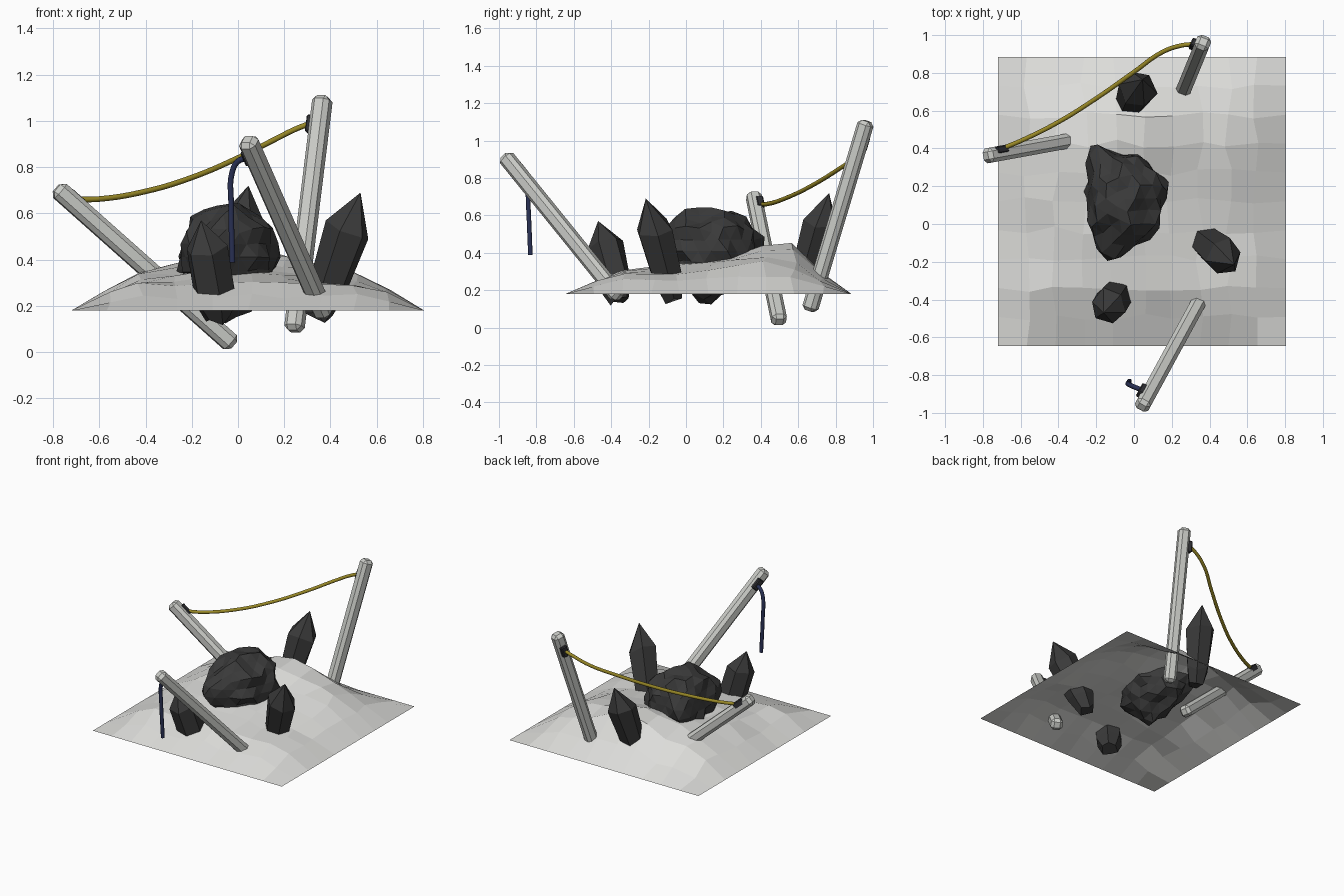
import bpy, bmesh, math, random
from mathutils import Vector, noise

if "Cube" in bpy.data.objects:
    bpy.data.objects.remove(bpy.data.objects["Cube"])

random.seed(4)


def material(name, r, g, b):
    m = bpy.data.materials.new(name)
    m.diffuse_color = (r, g, b, 1)
    m.use_nodes = True
    m.node_tree.nodes["Principled BSDF"].inputs["Base Color"].default_value = m.diffuse_color
    return m


SNOW = material("pale ground", 0.72, 0.72, 0.70)
POST = material("light grey post", 0.60, 0.61, 0.58)
ROCK = material("charcoal rock", 0.042, 0.042, 0.042)
CLAMP = material("dark clamp", 0.03, 0.03, 0.035)
YELLOW = material("yellow cable", 0.32, 0.25, 0.02)
BLUE = material("navy cable", 0.022, 0.03, 0.09)


def finish(bm, name, mat):
    me = bpy.data.meshes.new(name)
    bm.to_mesh(me)
    bm.free()
    me.materials.append(mat)
    ob = bpy.data.objects.new(name, me)
    bpy.context.collection.objects.link(ob)
    return ob


def bump(x, y, cx, cy, s):
    return math.exp(-((x - cx) ** 2 + (y - cy) ** 2) / (2 * s * s))


# Ground sheet: flat rim, raised faceted plateau with mounds
X0, X1, Y0, Y1 = -0.72, 0.805, -0.645, 0.885
MOUNDS = [(0.0, 0.52, 0.19, 0.15), (0.48, 0.35, 0.18, 0.06),
          (-0.42, 0.3, 0.18, 0.035), (-0.05, 0.08, 0.25, 0.07),
          (0.25, 0.62, 0.15, 0.04)]


def ground_height(x, y):
    ex = min(1, min(x - X0, X1 - x) / 0.24)
    ey = min(1, min(y - Y0, Y1 - y) / 0.27)
    h = 0.105 + sum(a * bump(x, y, cx, cy, s) for cx, cy, s, a in MOUNDS)
    h += 0.025 * noise.noise((x * 4, y * 4, 1.3))
    return 0.18 + max(0, ex) * max(0, ey) * h


N = 10
bm = bmesh.new()
bmesh.ops.create_grid(bm, x_segments=N, y_segments=N, size=1)
for v in bm.verts:
    rim = max(abs(v.co.x), abs(v.co.y)) > 0.99
    j = 0 if rim else 0.022
    x = X0 + (v.co.x + 1) / 2 * (X1 - X0) + random.uniform(-j, j)
    y = Y0 + (v.co.y + 1) / 2 * (Y1 - Y0) + random.uniform(-j, j)
    v.co = (x, y, ground_height(x, y))
finish(bm, "ground", SNOW)

# Central boulder: faceted ball pulled out into a few blunt points
CENTRE = Vector((-0.05, 0.135, 0.41))
SPIKES = [((0.02, -0.5, 1.0), 0.06, 0.22), ((-0.25, -1, 0.05), 0.10, 0.35),
          ((-0.55, 0.85, 0.1), 0.10, 0.25), ((-0.1, 0, -1), 0.05, 0.3),
          ((0.3, 0.5, 0.8), 0.02, 0.25)]
bm = bmesh.new()
bmesh.ops.create_icosphere(bm, subdivisions=3, radius=1)
for v in bm.verts:
    d = v.co.normalized()
    r = 1 + 0.20 * noise.noise(d * 2.6 + Vector((3, 1, 7))) + random.uniform(-0.04, 0.04)
    p = Vector((d.x * 0.215, d.y * 0.245, d.z * 0.225)) * r
    for direction, amount, width in SPIKES:
        s = Vector(direction).normalized()
        p += s * amount * math.exp(-(d - s).length_squared / (2 * width * width))
    v.co = CENTRE + p
finish(bm, "boulder", ROCK)


# Pointed crystals around the boulder
def crystal(name, base, tip, radius, rings, flat=1.0):
    base, tip = Vector(base), Vector(tip)
    axis = tip - base
    q = axis.to_track_quat('Z', 'Y')
    bm = bmesh.new()
    loops = []
    for t, k in rings:
        loop = []
        for i in range(6):
            a = math.tau * i / 6 + 0.3
            r = radius * k * random.uniform(0.9, 1.1)
            tt = t + random.uniform(-0.035, 0.035)
            loop.append(bm.verts.new(base + axis * tt + q @ Vector(
                (math.cos(a) * r, math.sin(a) * r * flat, 0))))
        loops.append(loop)
    for lo, hi in zip(loops, loops[1:]):
        for i in range(6):
            bm.faces.new((lo[i], lo[(i + 1) % 6], hi[(i + 1) % 6], hi[i]))
    bm.faces.new(loops[0][::-1])
    end = bm.verts.new(tip)
    for i in range(6):
        bm.faces.new((loops[-1][i], loops[-1][(i + 1) % 6], end))
    finish(bm, name, ROCK)


SHAPE = [(0.03, 0.55), (0.22, 0.85), (0.7, 1.0)]
crystal("front_crystal", (-0.08, -0.35, 0.13), (-0.16, -0.47, 0.57), 0.10,
        [(0.03, 0.55), (0.2, 0.9), (0.72, 0.95)])
crystal("right_crystal", (0.345, -0.07, 0.15), (0.53, -0.215, 0.69), 0.10, SHAPE)
crystal("back_crystal", (-0.04, 0.60, 0.18), (0.045, 0.765, 0.72), 0.10, SHAPE)


# Leaning posts and clamps: chamfered boxes set between two points
def beam(name, a, b, w, d, chamfer, mat):
    a, b = Vector(a), Vector(b)
    q = (b - a).to_track_quat('Z', 'Y')
    bm = bmesh.new()
    bmesh.ops.create_cube(bm, size=1)
    for v in bm.verts:
        v.co = Vector((v.co.x * w, v.co.y * d, v.co.z * (b - a).length))
    bmesh.ops.bevel(bm, geom=bm.edges[:], offset=chamfer, segments=1,
                    affect='EDGES', profile=0.5)
    for v in bm.verts:
        v.co = (a + b) / 2 + q @ v.co
    finish(bm, name, mat)


POSTS = {"front_post": ((0.375, -0.355, 0.16), (0.04, -0.97, 0.92)),
         "left_post": ((-0.02, 0.50, 0.03), (-0.785, 0.36, 0.71)),
         "back_post": ((0.242, 0.66, 0.09), (0.367, 0.965, 1.105))}
for name, (a, b) in POSTS.items():
    beam(name, a, b, 0.08, 0.08, 0.02, POST)


def clamp(name, post, centre):
    a, b = map(Vector, POSTS[post])
    d = (b - a).normalized() * 0.04
    c = Vector(centre)
    beam(name, c - d, c + d, 0.04, 0.045, 0.006, CLAMP)


clamp("front_clamp", "front_post", (0.045, -0.885, 0.845))
clamp("left_clamp", "left_post", (-0.705, 0.395, 0.665))
clamp("back_clamp", "back_post", (0.318, 0.95, 0.985))


# Hanging cables
def cable(name, points, radius, mat):
    cu = bpy.data.curves.new(name, 'CURVE')
    cu.dimensions = '3D'
    cu.bevel_depth = radius
    cu.bevel_resolution = 2
    cu.resolution_u = 6
    cu.use_fill_caps = True
    sp = cu.splines.new('BEZIER')
    sp.bezier_points.add(len(points) - 1)
    for bp, p in zip(sp.bezier_points, points):
        bp.co = p
        bp.handle_left_type = bp.handle_right_type = 'AUTO'
    cu.materials.append(mat)
    ob = bpy.data.objects.new(name, cu)
    bpy.context.collection.objects.link(ob)
    bpy.ops.object.select_all(action='DESELECT')
    ob.select_set(True)
    bpy.context.view_layer.objects.active = ob
    bpy.ops.object.convert(target='MESH')


cable("yellow_cable", [(-0.71, 0.395, 0.66), (-0.6, 0.44, 0.662), (-0.4, 0.54, 0.695),
                       (-0.2, 0.665, 0.755), (0.0, 0.805, 0.84), (0.15, 0.91, 0.915),
                       (0.25, 0.945, 0.965), (0.315, 0.952, 0.99)], 0.012, YELLOW)
cable("navy_cable", [(0.045, -0.88, 0.84), (0.0, -0.862, 0.825), (-0.027, -0.85, 0.77),
                     (-0.03, -0.843, 0.65), (-0.024, -0.832, 0.388)], 0.013, BLUE)
